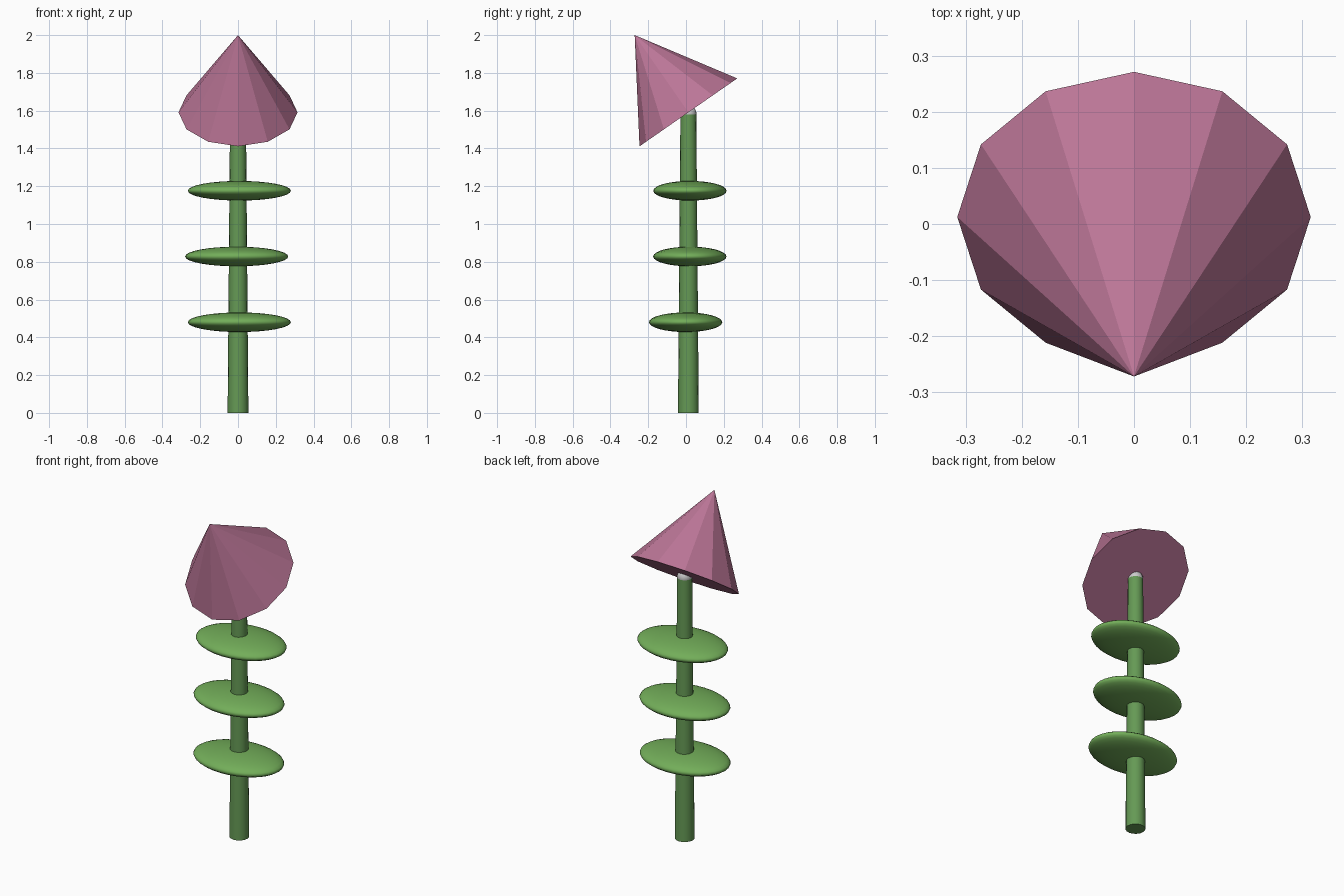
import bpy
import math

if "Cube" in bpy.data.objects:
    bpy.data.objects.remove(bpy.data.objects["Cube"])

STEM_Y = 0.0125


def material(name, color):
    m = bpy.data.materials.new(name)
    m.diffuse_color = (*color, 1)
    m.use_nodes = True
    m.node_tree.nodes["Principled BSDF"].inputs["Base Color"].default_value = m.diffuse_color
    return m


def finish(name, mat=None, smooth=True):
    ob = bpy.context.object
    ob.name = name
    if mat:
        ob.data.materials.append(mat)
    if smooth:
        bpy.ops.object.shade_smooth_by_angle(angle=math.radians(40))
    return ob


stem_green = material("stem_green", (0.13, 0.32, 0.09))
leaf_green = material("leaf_green", (0.17, 0.42, 0.10))
petal_pink = material("petal_pink", (0.50, 0.18, 0.31))

# Tapered stem
bpy.ops.mesh.primitive_cone_add(vertices=16, radius1=0.055, radius2=0.042,
                                depth=1.585, location=(0, STEM_Y, 0.7925))
finish("stem", stem_green)

# Rounded grey stem tip under the blossom
bpy.ops.mesh.primitive_uv_sphere_add(segments=16, ring_count=10, radius=0.043,
                                     location=(0, STEM_Y, 1.585))
finish("stem_tip")

# Three flattened leaves, slightly off centre
for i, (x, y, z) in enumerate([(0.007, -0.002, 0.48),
                               (-0.007, 0.02, 0.828),
                               (0.007, 0.021, 1.176)]):
    bpy.ops.mesh.primitive_uv_sphere_add(segments=32, ring_count=16, radius=1,
                                         location=(x, y, z))
    leaf = finish(f"leaf_{i + 1}", leaf_green)
    leaf.scale = (0.273, 0.194, 0.052)
    bpy.ops.object.transform_apply(location=False, rotation=False, scale=True)

# Twelve-sided blossom cone tilted toward the front
tilt = math.radians(34.8)
half = 0.249
bpy.ops.mesh.primitive_cone_add(
    vertices=12, radius1=0.315, radius2=0, depth=2 * half,
    location=(0, STEM_Y - half * math.sin(tilt), 1.591 + half * math.cos(tilt)),
    rotation=(tilt, 0, 0))
finish("blossom", petal_pink, smooth=False)
